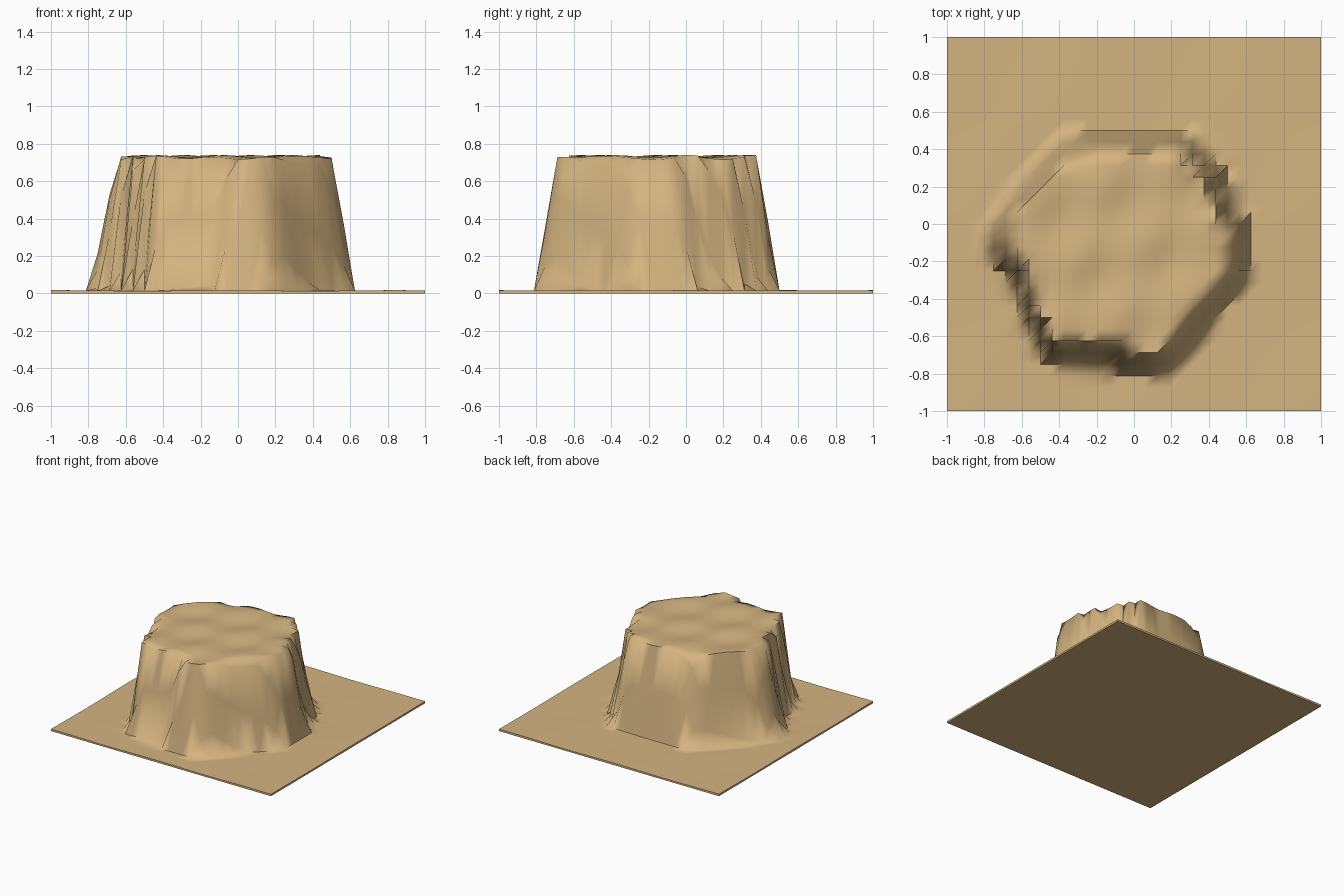
import bpy, bmesh, math
from mathutils import Vector

if "Cube" in bpy.data.objects:
    bpy.data.objects.remove(bpy.data.objects["Cube"])

N = 32                      # grid cells per side
BASE, TOP = 0.015, 0.727    # ground and plateau heights

# rim of the flat top, and foot of the cliff
RIM = [(-.64, -.12), (-.63, .06), (-.35, .34), (-.2, .38), (.25, .38), (.315, .315), (.38, .25),
       (.44, .06), (.505, -.06), (.505, -.25), (.44, -.36), (.3, -.5), (.13, -.69), (0, -.69),
       (-.13, -.63), (-.44, -.63), (-.51, -.5), (-.6, -.25)]
FOOT = [(-.81, -.06), (-.75, .06), (-.4, .46), (-.35, .5), (.2, .5), (.35, .45), (.39, .38),
        (.5, .25), (.54, .1), (.62, 0), (.625, -.28), (.42, -.52), (.25, -.75), (.12, -.81),
        (-.06, -.81), (-.13, -.76), (-.44, -.75), (-.56, -.55), (-.64, -.3), (-.75, -.2)]


def inside(x, y, poly):
    hit = False
    for (ax, ay), (bx, by) in zip(poly, poly[1:] + poly[:1]):
        if (ay > y) != (by > y) and x < (bx - ax) * (y - ay) / (by - ay) + ax:
            hit = not hit
    return hit


def distance(x, y, poly):
    best, p = 9.0, Vector((x, y))
    for a, b in zip(poly, poly[1:] + poly[:1]):
        a, b = Vector(a), Vector(b)
        t = max(0, min(1, (p - a).dot(b - a) / (b - a).length_squared))
        best = min(best, (p - a - (b - a) * t).length)
    return best


def height(x, y):
    ground = BASE + .002 * math.sin(7 * x + 2) * math.cos(6 * y)
    top = TOP + .007 * math.sin(19 * x - 7 * y + 6) + .006 * math.cos(17 * y - 4 * x + 1.5)
    if inside(x, y, RIM):
        return top
    if not inside(x, y, FOOT):
        return ground
    a, b = distance(x, y, RIM), distance(x, y, FOOT)
    t = b / (a + b)
    t = .5 * t + .5 * t * t * (3 - 2 * t)       # gently eased cliff
    return ground + (top - ground) * t


sand = bpy.data.materials.new("sandstone")
sand.diffuse_color = (.658, .456, .216, 1)
sand.use_nodes = True
sand.node_tree.nodes["Principled BSDF"].inputs["Base Color"].default_value = sand.diffuse_color

# terrain surface
bm = bmesh.new()
g = [[bm.verts.new((-1 + 2 * i / N, -1 + 2 * j / N, height(-1 + 2 * i / N, -1 + 2 * j / N)))
      for j in range(N + 1)] for i in range(N + 1)]
for i in range(N):
    for j in range(N):
        a, b, c, d = g[i][j], g[i + 1][j], g[i + 1][j + 1], g[i][j + 1]
        bm.faces.new((a, b, c))
        bm.faces.new((a, c, d))

# skirt and flat underside
ring = ([g[i][0] for i in range(N)] + [g[N][j] for j in range(N)] +
        [g[i][N] for i in range(N, 0, -1)] + [g[0][j] for j in range(N, 0, -1)])
low = [bm.verts.new((v.co.x, v.co.y, 0)) for v in ring]
for k in range(len(ring)):
    m = (k + 1) % len(ring)
    bm.faces.new((ring[k], low[k], low[m], ring[m]))
bm.faces.new(low[::-1])
bmesh.ops.recalc_face_normals(bm, faces=bm.faces[:])

mesh = bpy.data.meshes.new("mesa_terrain")
bm.to_mesh(mesh)
bm.free()
mesh.materials.append(sand)
obj = bpy.data.objects.new("mesa_terrain", mesh)
bpy.context.collection.objects.link(obj)
bpy.context.view_layer.objects.active = obj
obj.select_set(True)
bpy.ops.object.shade_smooth_by_angle(angle=math.radians(75))
